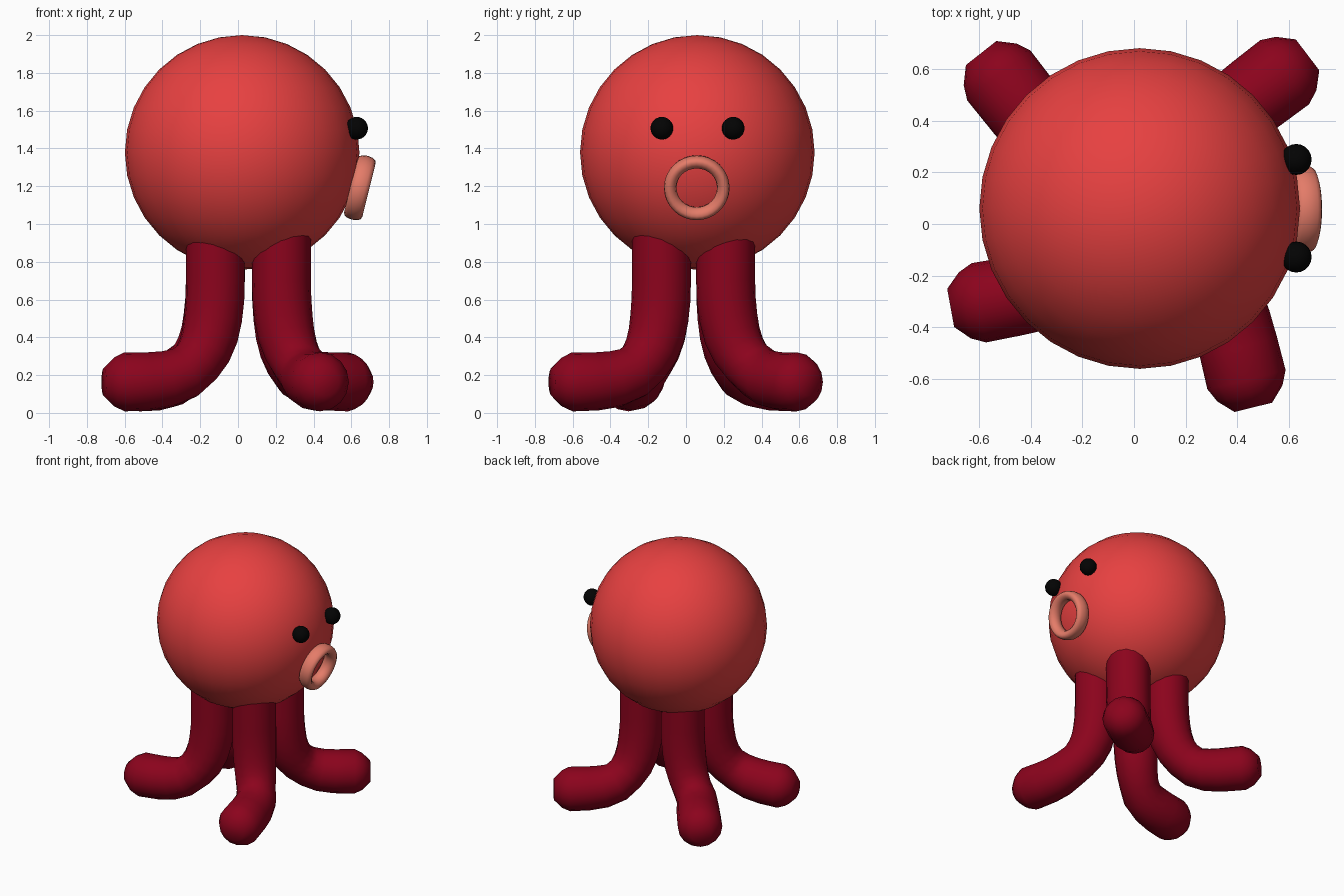
import bpy, bmesh, math
from mathutils import Vector

if "Cube" in bpy.data.objects:
    bpy.data.objects.remove(bpy.data.objects["Cube"])


def material(name, rgb):
    m = bpy.data.materials.new(name)
    m.diffuse_color = (*rgb, 1)
    m.use_nodes = True
    m.node_tree.nodes["Principled BSDF"].inputs["Base Color"].default_value = m.diffuse_color
    return m


RED = material("coral red", (0.80, 0.052, 0.052))
DARK = material("dark crimson", (0.26, 0.001, 0.012))
PINK = material("salmon", (0.78, 0.2, 0.14))
BLACK = material("black", (0.001, 0.001, 0.001))


def finish(ob, name, mat, angle=60):
    ob.name = name
    ob.data.materials.append(mat)
    bpy.ops.object.select_all(action='DESELECT')
    ob.select_set(True)
    bpy.context.view_layer.objects.active = ob
    bpy.ops.object.shade_smooth_by_angle(angle=math.radians(angle))


def ball(name, loc, r, mat, seg, rings):
    bpy.ops.mesh.primitive_uv_sphere_add(segments=seg, ring_count=rings, radius=r, location=loc)
    finish(bpy.context.object, name, mat)


def skin(name, rings, mat, loop=False):
    """Join rings of points into a tube, capped or closed into a loop."""
    bm = bmesh.new()
    vr = [[bm.verts.new(p) for p in ring] for ring in rings]
    n = len(vr[0])
    for i in range(len(vr) if loop else len(vr) - 1):
        a, b = vr[i], vr[(i + 1) % len(vr)]
        for k in range(n):
            bm.faces.new((a[k], a[(k + 1) % n], b[(k + 1) % n], b[k]))
    if not loop:
        bm.faces.new(vr[0])
        bm.faces.new(vr[-1])
    bmesh.ops.recalc_face_normals(bm, faces=bm.faces)
    me = bpy.data.meshes.new(name)
    bm.to_mesh(me)
    bm.free()
    ob = bpy.data.objects.new(name, me)
    bpy.context.collection.objects.link(ob)
    finish(ob, name, mat)


# Head and eyes
ball("head", (0.022, 0.06, 1.379), 0.621, RED, 32, 16)
for side, y in (("left", 0.25), ("right", -0.128)):
    ball(side + "_eye", (0.628, y, 1.507), 0.06, BLACK, 20, 12)

# Mouth: rounded ring, tilted slightly downwards
axis = Vector((0.97, 0, -0.24)).normalized()
across = Vector((0, 1, 0))
up = axis.cross(across)
centre = Vector((0.645, 0.057, 1.192))
half = [(0.107, 0.0), (0.112, 0.028), (0.128, 0.042), (0.145, 0.05), (0.161, 0.044), (0.17, 0.028), (0.174, 0.0)]
profile = half + [(r, -a) for r, a in half[-2:0:-1]]
mouth = []
for i in range(32):
    t = math.tau * i / 32
    out = across * math.cos(t) + up * math.sin(t)
    mouth.append([centre + out * r + axis * a for r, a in profile])
skin("mouth", mouth, PINK, loop=True)


# Legs: tube bending outwards into a foot with a rounded tip, swinging a little sideways
def leg(name, base, tip):
    base, tip = Vector((*base, 0)), Vector((*tip, 0))
    d = tip - base
    L = d.length
    d.normalize()
    z = Vector((0, 0, 1))
    side = d.cross(z)
    R, foot = 0.156, 0.164
    path = [(0, 1.0, R), (0, 0.7, R), (0.003, 0.6, R), (0.015, 0.5, 0.154), (0.035, 0.41, 0.15),
            (0.07, 0.33, 0.144), (0.12, 0.265, 0.138), (0.19, 0.212, 0.142), (0.28, 0.18, 0.15),
            (0.38, 0.167, 0.154),
            (L - 0.11, foot, R), (L - 0.055, foot, 0.13), (L, foot, 0.075)]
    centres = [base + d * s + z * h - side * 0.14 * (L - s) * min(1, s / 0.2)
               for s, h, r in path]
    rings = []
    for i, c in enumerate(centres):
        tangent = (centres[min(i + 1, len(path) - 1)] - centres[max(i - 1, 0)]).normalized()
        nrm = side.cross(tangent).normalized()
        wide = tangent.cross(nrm)
        rings.append([c + (wide * math.cos(t) + nrm * math.sin(t)) * path[i][2]
                      for t in (math.tau * k / 16 for k in range(16))])
    skin(name, rings, DARK)


leg("front_left_leg", (-0.12, -0.13), (-0.71, -0.325))
leg("front_right_leg", (0.23, -0.13), (0.462, -0.71))
leg("back_left_leg", (-0.12, 0.21), (-0.592, 0.662))
leg("back_right_leg", (0.23, 0.21), (0.672, 0.655))
